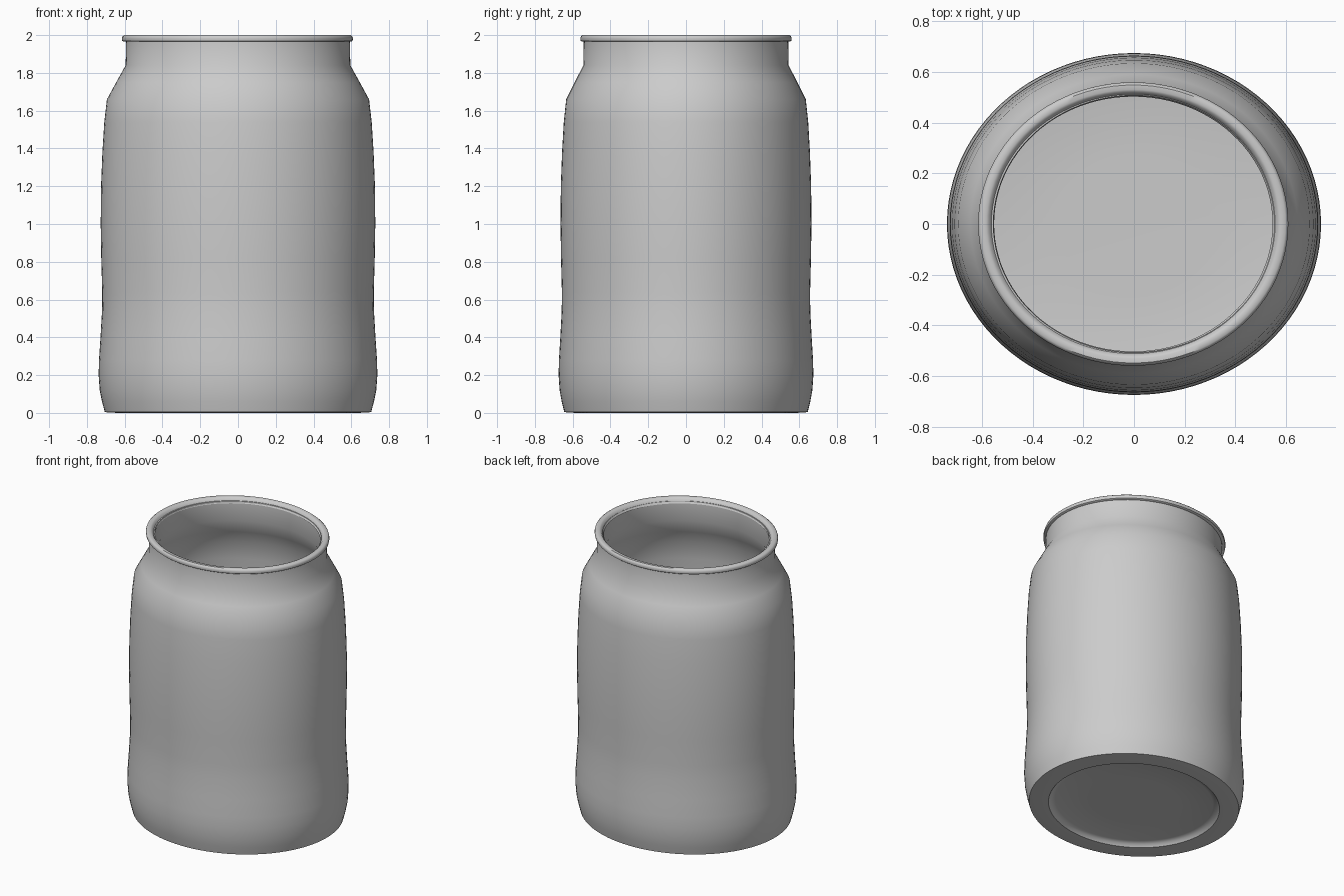
import bpy, bmesh, math

if "Cube" in bpy.data.objects:
    bpy.data.objects.remove(bpy.data.objects["Cube"])

SEGMENTS = 96
DEPTH_RATIO = 0.914   # the jar is oval: narrower in y than in x


def lathe(name, profile, closed=False, shift=0.0):
    """Revolve (radius, z) points into an oval solid; radius 0 makes a pole."""
    bm = bmesh.new()
    rings = []
    for r, z in profile:
        if r == 0:
            rings.append([bm.verts.new((shift, 0, z))] * SEGMENTS)
            continue
        ring = []
        for i in range(SEGMENTS):
            a = 2 * math.pi * i / SEGMENTS
            ring.append(bm.verts.new((shift + r * math.cos(a),
                                      r * DEPTH_RATIO * math.sin(a), z)))
        rings.append(ring)
    pairs = list(zip(rings, rings[1:]))
    if closed:
        pairs.append((rings[-1], rings[0]))
    for lo, hi in pairs:
        for i in range(SEGMENTS):
            j = (i + 1) % SEGMENTS
            corners = list(dict.fromkeys((lo[i], lo[j], hi[j], hi[i])))
            bm.faces.new(corners)
    bmesh.ops.recalc_face_normals(bm, faces=bm.faces)
    mesh = bpy.data.meshes.new(name)
    bm.to_mesh(mesh)
    bm.free()
    obj = bpy.data.objects.new(name, mesh)
    bpy.context.collection.objects.link(obj)
    bpy.ops.object.select_all(action='DESELECT')
    obj.select_set(True)
    bpy.context.view_layer.objects.active = obj
    bpy.ops.object.shade_smooth_by_angle(angle=math.radians(40))
    return obj


# Jar wall: recessed underside, outer wall, neck, then back down inside
outer = [(0, 0.03), (0.3, 0.03), (0.53, 0.028), (0.56, 0.02), (0.575, 0),
         (0.64, 0), (0.705, 0.004), (0.72, 0.06), (0.732, 0.12),
         (0.738, 0.20), (0.736, 0.28), (0.728, 0.40), (0.720, 0.54),
         (0.719, 0.64), (0.724, 0.82), (0.727, 1.0), (0.725, 1.2),
         (0.718, 1.38), (0.708, 1.54), (0.694, 1.66), (0.645, 1.75),
         (0.595, 1.84), (0.592, 1.98)]
inner = [(0.555, 1.98), (0.552, 1.84), (0.60, 1.74), (0.652, 1.65),
         (0.668, 1.52), (0.678, 1.36), (0.685, 1.2), (0.687, 1.0),
         (0.68, 0.64), (0.68, 0.54), (0.695, 0.28), (0.695, 0.20),
         (0.68, 0.12), (0.65, 0.085), (0.57, 0.07), (0.3, 0.065), (0, 0.065)]
lathe("jar_body", outer + inner)

# Rolled lip around the mouth
lip = [(0.55, 1.965), (0.603, 1.965), (0.61, 1.97), (0.612, 1.982),
       (0.609, 1.993), (0.600, 2.0), (0.580, 2.0), (0.571, 1.996),
       (0.563, 1.985)]
lathe("mouth_lip", lip, closed=True, shift=-0.003)
